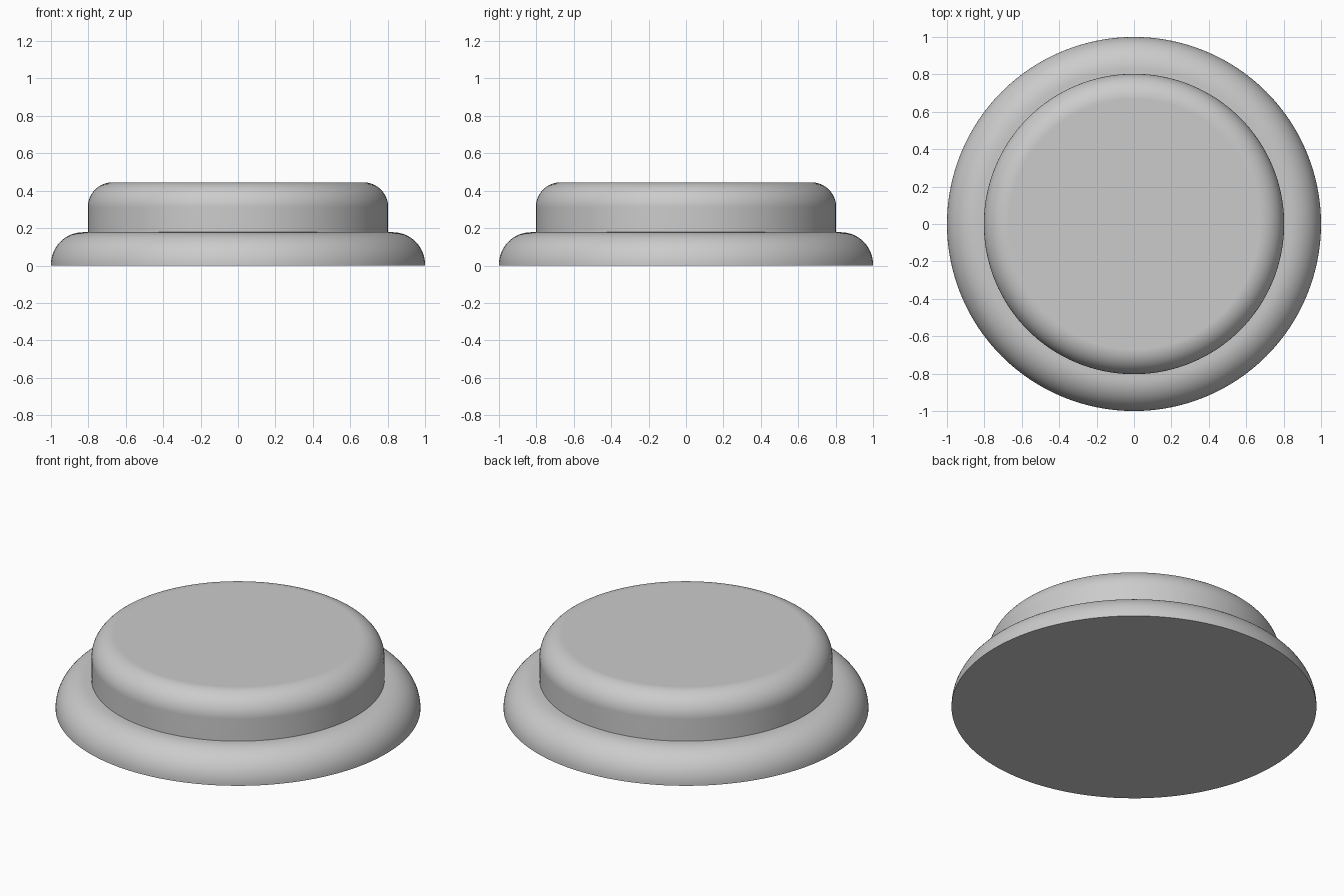
import bpy
import bmesh
import math

cube = bpy.data.objects.get("Cube")
if cube:
    bpy.data.objects.remove(cube, do_unlink=True)

SEGMENTS = 128
CAP_RADIUS = 0.803
FLANGE_TOP = 0.178
CAP_TOP = 0.445

grey = bpy.data.materials.new("light grey")
grey.use_nodes = True
grey.diffuse_color = (0.6, 0.6, 0.6, 1)
grey.node_tree.nodes["Principled BSDF"].inputs["Base Color"].default_value = grey.diffuse_color


def fillet(radius, top, size, steps=16):
    """Quarter-round profile from the vertical wall up to the flat top."""
    angles = [math.pi / 2 * i / steps for i in range(steps + 1)]
    return [(radius - size + size * math.cos(a), top - size + size * math.sin(a))
            for a in angles]


def lathe(name, profile):
    """Revolve (radius, height) points; a ring at radius zero closes the disc."""
    bm = bmesh.new()
    verts = [bm.verts.new((r, 0, z)) for r, z in profile]
    edges = [bm.edges.new(pair) for pair in zip(verts, verts[1:])]
    bmesh.ops.spin(bm, geom=verts + edges, cent=(0, 0, 0), axis=(0, 0, 1),
                   angle=math.tau, steps=SEGMENTS, use_merge=False)
    bmesh.ops.remove_doubles(bm, verts=bm.verts, dist=0.0001)
    bmesh.ops.recalc_face_normals(bm, faces=bm.faces)
    # Orient the surface outward, judged by the outermost face
    outer = max(bm.faces, key=lambda f: f.calc_center_median().xy.length)
    if outer.normal.xy.dot(outer.calc_center_median().xy) < 0:
        bmesh.ops.reverse_faces(bm, faces=bm.faces)
    mesh = bpy.data.meshes.new(name)
    bm.to_mesh(mesh)
    bm.free()
    mesh.materials.append(grey)
    obj = bpy.data.objects.new(name, mesh)
    bpy.context.collection.objects.link(obj)
    bpy.ops.object.select_all(action="DESELECT")
    obj.select_set(True)
    bpy.context.view_layer.objects.active = obj
    bpy.ops.object.shade_smooth_by_angle(angle=math.radians(35))
    weighted = obj.modifiers.new("flat_face_normals", "WEIGHTED_NORMAL")
    weighted.keep_sharp = True
    return obj


# Wide base flange with a rounded rim and flat underside
lathe("base_flange", [(0, 0), (1, 0)] + fillet(1, FLANGE_TOP, 0.172)
      + [(CAP_RADIUS, FLANGE_TOP)])

# Raised cap with a rounded upper edge
lathe("raised_cap", [(CAP_RADIUS, FLANGE_TOP)]
      + fillet(CAP_RADIUS, CAP_TOP, 0.133) + [(0, CAP_TOP)])
